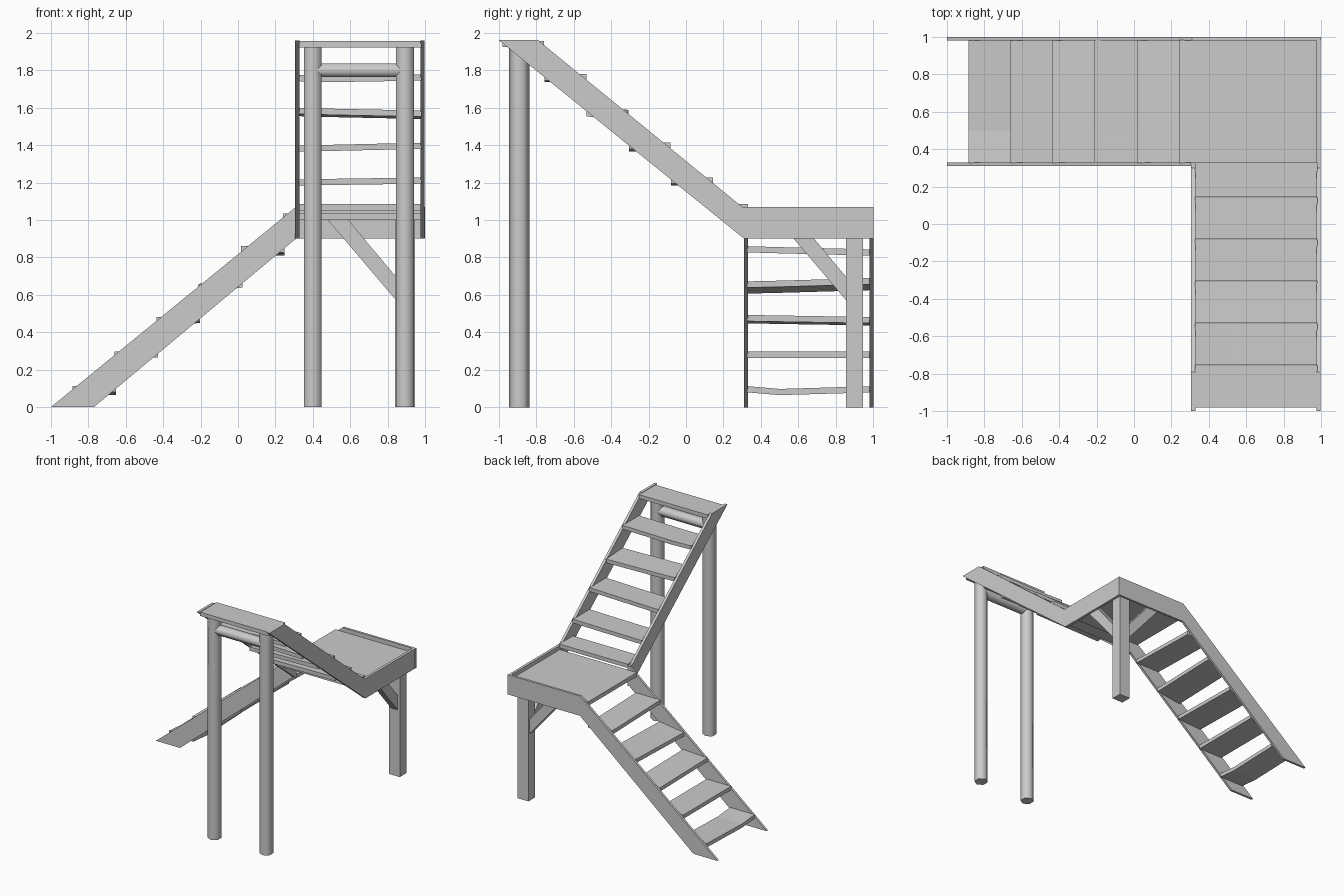
import bpy, bmesh, math

if "Cube" in bpy.data.objects:
    bpy.data.objects.remove(bpy.data.objects["Cube"])

def make(name, verts, faces):
    me = bpy.data.meshes.new(name)
    me.from_pydata(verts, [], faces)
    bm = bmesh.new()
    bm.from_mesh(me)
    bmesh.ops.recalc_face_normals(bm, faces=bm.faces)
    bm.to_mesh(me)
    bm.free()
    ob = bpy.data.objects.new(name, me)
    bpy.context.collection.objects.link(ob)
    return ob

def prism(name, profile, a, b, place):
    """Extrude a (u, z) profile from a to b; place maps (u, w, z) to xyz."""
    n = len(profile)
    verts = [place(u, w, z) for w in (a, b) for u, z in profile]
    faces = [list(range(n)), list(range(n, 2 * n))]
    faces += [[i, (i + 1) % n, n + (i + 1) % n, n + i] for i in range(n)]
    return make(name, verts, faces)

def box(name, x0, x1, y0, y1, z0, z1):
    return prism(name, [(x0, z0), (x1, z0), (x1, z1), (x0, z1)], y0, y1, along_x)

def along_x(u, w, z): return (u, w, z)
def along_y(u, w, z): return (w, u, z)

def tread(name, u0, u1, tops, tilt, place, thick=0.033):
    """Slightly warped board: top height at three stations, tilt at edge u0."""
    verts, faces = [], []
    for w, top in zip((0.325, 0.50, 0.98), tops):
        verts += [place(u0, w, top - thick + tilt), place(u1, w, top - thick),
                  place(u1, w, top), place(u0, w, top + tilt)]
    for s in (0, 4):
        faces += [[s + i, s + (i + 1) % 4, s + 4 + (i + 1) % 4, s + 4 + i] for i in range(4)]
    faces += [[0, 1, 2, 3], [8, 9, 10, 11]]
    return make(name, verts, faces)

# Stringers: the outer ones wrap on as landing fascia
low = [(-1, 0), (-0.77, 0), (0.31, 0.90)]
high = [(-0.79, 1.96), (-1, 1.96), (0.31, 0.90)]
prism("lower_stringer_inner", low + [(0.325, 0.90), (0.325, 1.07), (0.31, 1.07)], 0.31, 0.33, along_x)
prism("lower_stringer_outer", low + [(1, 0.90), (1, 1.07), (0.31, 1.07)], 0.98, 1.0, along_x)
prism("upper_stringer_inner", high + [(0.33, 0.90), (0.33, 1.07), (0.30, 1.07)], 0.305, 0.328, along_y)
prism("upper_stringer_outer", high + [(1, 0.90), (1, 1.07), (0.30, 1.07)], 0.975, 0.998, along_y)

# Landing deck
box("landing", 0.24, 0.98, 0.325, 0.985, 1.0, 1.035)

# Lower treads
lower = [((0.113, 0.098, 0.112), 0.0), ((0.297, 0.297, 0.297), 0.0),
         ((0.493, 0.49, 0.482), -0.012), ((0.672, 0.676, 0.69), -0.032),
         ((0.86, 0.855, 0.843), 0.0)]
for i, (tops, tilt) in enumerate(lower):
    u = -0.885 + 0.225 * i
    tread(f"lower_tread_{i + 1}", u, u + 0.233, tops, tilt, along_x)

# Upper treads
upper = [((1.085, 1.085, 1.085), 0.0), ((1.217, 1.22, 1.227), 0.0),
         ((1.398, 1.402, 1.413), 0.0), ((1.60, 1.595, 1.585), -0.012),
         ((1.775, 1.77, 1.778), 0.0), ((1.956, 1.956, 1.956), 0.0)]
for i, (tops, tilt) in enumerate(upper):
    u = 0.368 - 0.225 * i
    tread(f"upper_tread_{i + 1}", min(u, 0.33), u - 0.233 + 0.01, tops, tilt, along_y)

# Hexagonal logs with smooth sides
def smooth(ob):
    bpy.ops.object.select_all(action='DESELECT')
    bpy.context.view_layer.objects.active = ob
    ob.select_set(True)
    bpy.ops.object.shade_smooth_by_angle(angle=math.radians(65))

hexagon = [(math.sin(k * math.pi / 3), math.cos(k * math.pi / 3)) for k in range(6)]
for side, cx in (("left", 0.40), ("right", 0.893)):
    pts = [(cx + 0.055 * s, -0.89 + 0.055 * c) for s, c in hexagon]
    smooth(prism(f"log_post_{side}", pts, 0, 1.93, lambda u, w, z: (u, z, w)))
pts = [(-0.89 + 0.045 * c, 1.80 + 0.042 * s) for s, c in hexagon]
smooth(prism("log_crossbar", pts, 0.42, 0.88, along_y))

# Landing post and its two diagonal braces
box("landing_post", 0.84, 0.945, 0.853, 0.945, 0, 1.0)
brace = [(0.48, 1.0), (0.59, 1.0), (0.85, 0.69), (0.85, 0.565)]
prism("brace_x", brace, 0.868, 0.93, along_x)
prism("brace_y", [(u + 0.01, z) for u, z in brace], 0.86, 0.925, along_y)
